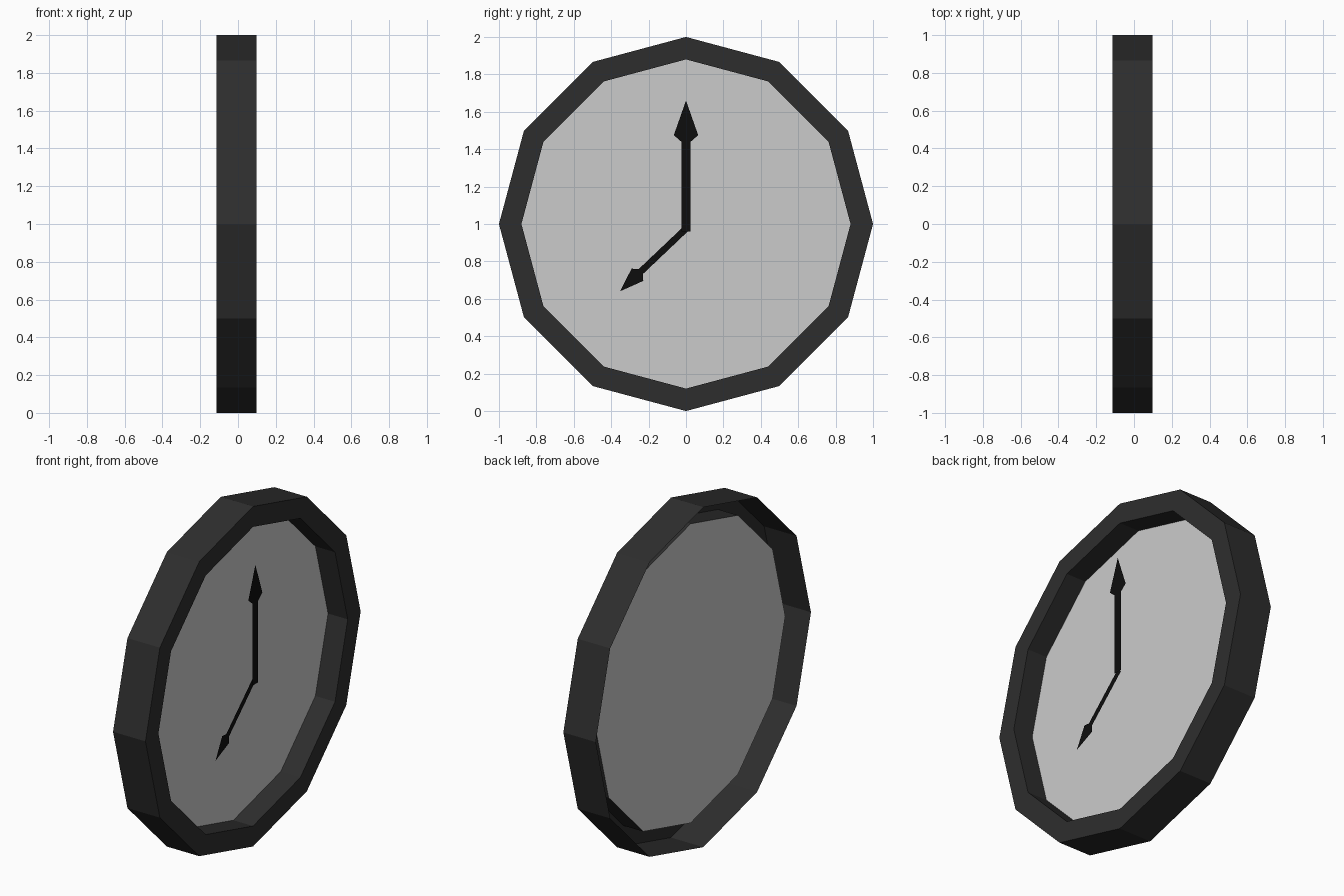
import bpy
from math import sin, cos, pi, radians

if "Cube" in bpy.data.objects:
    bpy.data.objects.remove(bpy.data.objects["Cube"])

SIDES = 12
CENTRE_Z = 1.0
R_OUT, R_IN = 1.0, 0.88
X_BACK, X_FRONT, X_DIAL = -0.113, 0.098, -0.03


def material(name, value):
    m = bpy.data.materials.new(name)
    m.diffuse_color = (value, value, value, 1)
    m.use_nodes = True
    m.node_tree.nodes["Principled BSDF"].inputs["Base Color"].default_value = m.diffuse_color
    return m


def make(name, verts, faces, mat=None):
    me = bpy.data.meshes.new(name)
    me.from_pydata(verts, [], faces)
    me.update()
    ob = bpy.data.objects.new(name, me)
    bpy.context.collection.objects.link(ob)
    if mat:
        me.materials.append(mat)
    return ob


def ring(x, r):
    return [(x, r * cos(2 * pi * i / SIDES), CENTRE_Z + r * sin(2 * pi * i / SIDES))
            for i in range(SIDES)]


frame_mat = material("frame_dark", 0.027)
hand_mat = material("hand_black", 0.004)

# Frame: outer band, front rim and inner wall, open at the back
profile = [(X_BACK, R_OUT), (X_FRONT, R_OUT), (X_FRONT, R_IN), (X_DIAL, R_IN)]
verts = [v for x, r in profile for v in ring(x, r)]
faces = []
for k in range(len(profile) - 1):
    for i in range(SIDES):
        j = (i + 1) % SIDES
        a, b = k * SIDES, (k + 1) * SIDES
        faces.append((a + i, a + j, b + j, b + i))
make("clock_frame", verts, faces, frame_mat)

# Dial: flat plate recessed in the frame
make("dial", ring(X_DIAL, R_IN), [tuple(range(SIDES))])


# Hands: flat arrows, built pointing up then turned and scaled about the pivot
def hand(name, x, base_z, scale, angle):
    half = [(0.025, 0.0), (0.025, 0.485), (0.065, 0.515)]
    shaft_y, head_z, tip = 0.025, 0.48, 0.70
    pts = [(-shaft_y, 0), (shaft_y, 0), (shaft_y, head_z), (0.065, 0.515),
           (0, tip), (-0.065, 0.515), (-shaft_y, head_z)]
    c, s = cos(angle) * scale, sin(angle) * scale
    vs = [(x, y * c - z * s, base_z + y * s + z * c) for y, z in pts]
    make(name, vs, [(0, 1, 2, 6), (6, 2, 3, 4, 5)], hand_mat)


hand("minute_hand", 0.113, 0.96, 1.0, 0.0)
hand("hour_hand", 0.101, 0.975, 0.695, radians(133.5))
